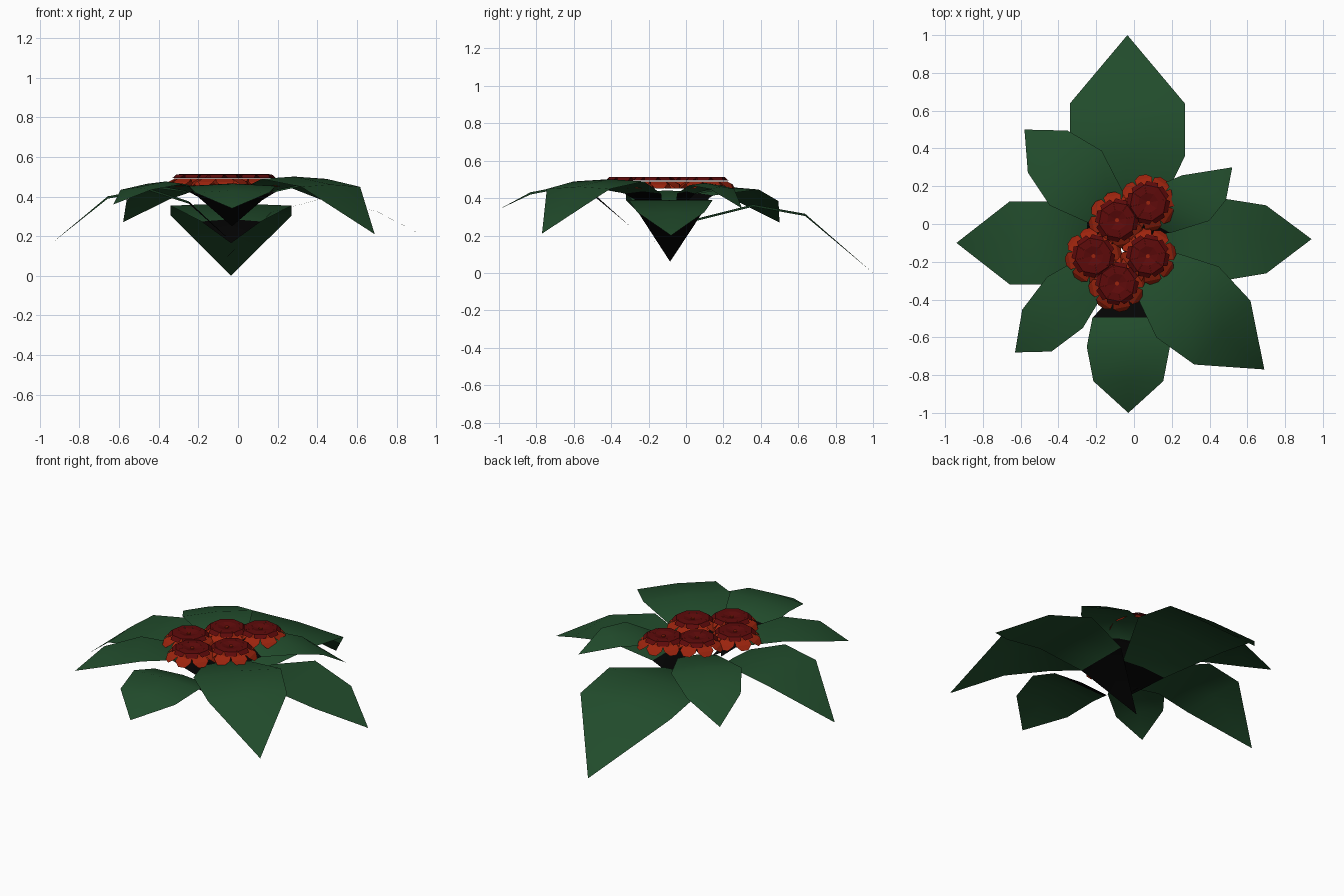
import bpy
import math
from mathutils import Vector, Matrix

if "Cube" in bpy.data.objects:
    bpy.data.objects.remove(bpy.data.objects["Cube"])


def material(name, rgb):
    m = bpy.data.materials.new(name)
    m.diffuse_color = (*rgb, 1)
    m.use_nodes = True
    m.node_tree.nodes["Principled BSDF"].inputs["Base Color"].default_value = m.diffuse_color
    return m


GREEN = material("leaf green", (0.0155, 0.072, 0.025))
BLACK = material("dark stem", (0.0012, 0.0012, 0.0012))
ORANGE = material("orange red", (0.33, 0.017, 0.004))
RED = material("deep red", (0.110, 0.003, 0.003))


def make_object(name, verts, faces, mats, indices=None, smooth=False):
    me = bpy.data.meshes.new(name)
    me.from_pydata(verts, [], faces)
    for m in mats:
        me.materials.append(m)
    for i, p in enumerate(me.polygons):
        p.use_smooth = smooth
        if indices:
            p.material_index = indices[i]
    me.update()
    ob = bpy.data.objects.new(name, me)
    bpy.context.collection.objects.link(ob)
    return ob


def leaf(name, root, tip, ts, widths, zs, crown=0.006, skew=0.0):
    """Thin arched leaf: pointed root, three cross rows, pointed tip; dark up to the first row."""
    a, b = Vector(root), Vector(tip)
    d = (b - a).normalized()
    side = Matrix.Rotation(math.radians(skew), 2) @ Vector((-d.y, d.x))
    verts = [(a.x, a.y, zs[0])]
    for t, w, z in zip(ts, widths, zs[1:4]):
        mid = a.lerp(b, t)
        for k in (1, 0, -1):
            p = mid + side * w * k
            verts.append((p.x, p.y, z + (crown if k == 0 else -crown)))
    verts.append((b.x, b.y, zs[4]))
    faces, idx = [], []
    for k in range(2):
        faces.append((0, 2 + k, 1 + k))
        idx.append(1)
        for r in range(2):
            q = 1 + 3 * r + k
            faces.append((q, q + 1, q + 4, q + 3))
            idx.append(0)
        faces.append((7 + k, 8 + k, 10))
        idx.append(0)
    # faces point up
    out = []
    for f in faces:
        p = [Vector(verts[i]) for i in f]
        n = (p[1] - p[0]).cross(p[2] - p[0])
        out.append(f if n.z > 0 else tuple(reversed(f)))
    return make_object(name, verts, out, [GREEN, BLACK], idx, True)


# Large leaves, low in the whorl
leaf("back_leaf", (-0.035, -0.17), (-0.035, 1.0), (0.18, 0.453, 0.69),
     (0.15, 0.305, 0.305), (0.165, 0.28, 0.36, 0.31, 0.0))
leaf("right_leaf", (-0.09, -0.085), (0.94, -0.08), (0.25, 0.5, 0.767),
     (0.17, 0.225, 0.18), (0.06, 0.32, 0.39, 0.325, 0.2), crown=0.0)
leaf("left_leaf", (-0.03, -0.1), (-0.94, -0.1), (0.24, 0.46, 0.69),
     (0.17, 0.22, 0.22), (0.17, 0.37, 0.435, 0.395, 0.165))
leaf("front_leaf", (-0.03, -0.3), (-0.03, -1.0), (0.28, 0.5, 0.76),
     (0.19, 0.22, 0.185), (0.25, 0.42, 0.46, 0.425, 0.34))
# Diagonal leaves, on top
leaf("front_right_leaf", (-0.05, -0.12), (0.69, -0.77), (0.17, 0.45, 0.7),
     (0.13, 0.25, 0.225), (0.30, 0.43, 0.495, 0.455, 0.21))
leaf("front_left_leaf", (-0.08, -0.13), (-0.63, -0.68), (0.2, 0.52, 0.79),
     (0.10, 0.165, 0.135), (0.33, 0.43, 0.47, 0.44, 0.36), skew=-10)
leaf("back_left_leaf", (-0.02, -0.03), (-0.58, 0.5), (0.18, 0.515, 0.78),
     (0.11, 0.2, 0.153), (0.30, 0.42, 0.452, 0.39, 0.27))
leaf("back_right_leaf", (0.02, -0.06), (0.52, 0.3), (0.17, 0.45, 0.7),
     (0.10, 0.175, 0.134), (0.32, 0.43, 0.475, 0.455, 0.345), skew=25)


def rosette(name, cx, cy, profile, mat, n=8, turn=0.0):
    """Ring of n petals; profile rows are (radius, half width, z)."""
    verts, faces = [], []
    for i in range(n):
        a = 2 * math.pi * i / n + turn
        c, s = math.cos(a), math.sin(a)
        base = len(verts)
        for r, w, z in profile:
            for k in (-1, 1):
                verts.append((cx + r * c - k * w * s, cy + r * s + k * w * c, z))
        for j in range(len(profile) - 1):
            q = base + 2 * j
            faces.append((q, q + 2, q + 3, q + 1))
    return make_object(name, verts, faces, [mat])


# Five small flowers: drooping outer petals, raised inner petals and a dot
spots = [(-0.09, 0.02), (0.075, 0.112), (-0.215, -0.17), (0.073, -0.17), (-0.09, -0.315)]
for n, (x, y) in enumerate(spots):
    rosette(f"outer_petals_{n}", x, y,
            [(0.02, 0.008, 0.482), (0.10, 0.042, 0.490), (0.13, 0.047, 0.474), (0.150, 0.020, 0.450)],
            ORANGE, turn=0.2)
    rosette(f"inner_petals_{n}", x, y,
            [(0.0, 0.001, 0.500), (0.05, 0.0205, 0.514), (0.09, 0.037, 0.512), (0.112, 0.030, 0.494)],
            RED, turn=0.2 + math.pi / 8)
    bpy.ops.mesh.primitive_cylinder_add(vertices=8, radius=0.011, depth=0.014,
                                        location=(x, y, 0.503))
    dot = bpy.context.object
    dot.name = f"flower_centre_{n}"
    dot.data.materials.append(ORANGE)
